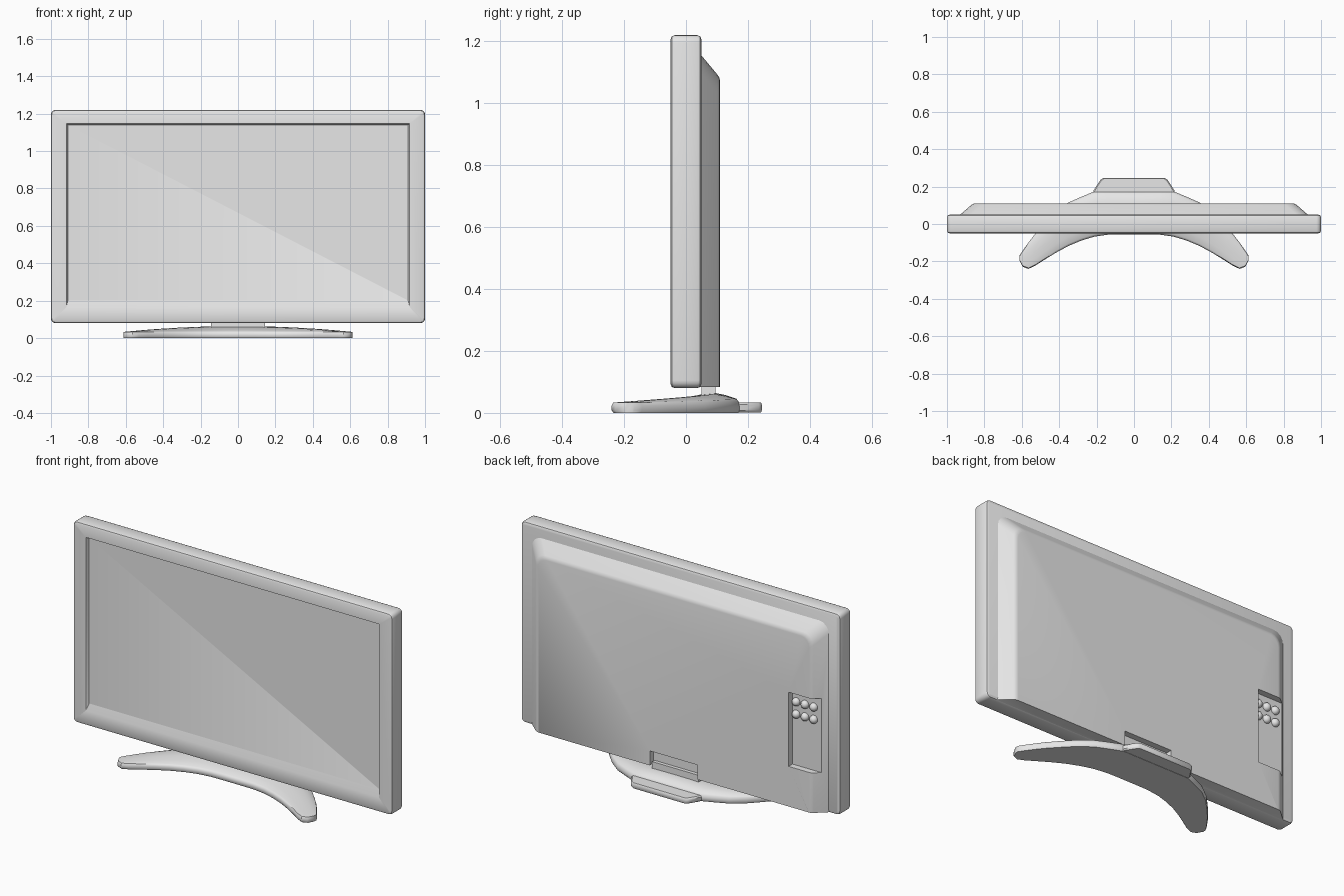
import bpy, bmesh, math
from mathutils import Matrix, Vector

if "Cube" in bpy.data.objects:
    bpy.data.objects.remove(bpy.data.objects["Cube"])

grey = bpy.data.materials.new("light_grey")
grey.diffuse_color = (0.8, 0.8, 0.8, 1)
grey.use_nodes = True
grey.node_tree.nodes["Principled BSDF"].inputs["Base Color"].default_value = grey.diffuse_color


def finish(name, bm, angle=35):
    """Turn a bmesh into a named, shaded object."""
    bmesh.ops.recalc_face_normals(bm, faces=bm.faces)
    mesh = bpy.data.meshes.new(name)
    bm.to_mesh(mesh)
    bm.free()
    mesh.materials.append(grey)
    ob = bpy.data.objects.new(name, mesh)
    bpy.context.collection.objects.link(ob)
    shade(ob, angle)
    return ob


def shade(ob, angle=35):
    bpy.ops.object.select_all(action='DESELECT')
    ob.select_set(True)
    bpy.context.view_layer.objects.active = ob
    bpy.ops.object.shade_smooth_by_angle(angle=math.radians(angle))


def rounded_ring(hw, z0, z1, y, r_top, r_bot, n=4):
    """Rounded rectangle in the XZ plane at depth y."""
    pts = []
    corners = [(1, z1 - r_top, r_top), (-1, z1 - r_top, r_top),
               (-1, z0 + r_bot, r_bot), (1, z0 + r_bot, r_bot)]
    for k, (side, cz, r) in enumerate(corners):
        for i in range(n + 1):
            a = math.pi / 2 * (k + i / n)
            pts.append(Vector((side * (hw - r) + r * math.cos(a), y, cz + r * math.sin(a))))
    return pts


def loft(bm, rings):
    """Skin closed rings and cap both ends."""
    loops = [[bm.verts.new(p) for p in ring] for ring in rings]
    n = len(loops[0])
    for a, b in zip(loops, loops[1:]):
        for i in range(n):
            j = (i + 1) % n
            bm.faces.new((a[i], a[j], b[j], b[i]))
    bm.faces.new(loops[0])
    bm.faces.new(loops[-1])


def box(name, x0, x1, y0, y1, z0, z1):
    bm = bmesh.new()
    size = Matrix.Diagonal((x1 - x0, y1 - y0, z1 - z0, 1))
    mid = Matrix.Translation(((x0 + x1) / 2, (y0 + y1) / 2, (z0 + z1) / 2))
    bmesh.ops.create_cube(bm, size=1, matrix=mid @ size)
    return finish(name, bm)


# Screen frame: rounded slab with a recessed screen and a sloped lower lip
def frame_ring(inset, y):
    return rounded_ring(1 - inset, 0.08 + inset, 1.22 - inset, y, 0.025 - inset, 0.025 - inset)


bm = bmesh.new()
loft(bm, [frame_ring(0.014, 0.05), frame_ring(0.004, 0.046), frame_ring(0, 0.036),
          frame_ring(0, -0.036), frame_ring(0.004, -0.046), frame_ring(0.014, -0.05),
          rounded_ring(0.918, 0.165, 1.146, -0.05, 0.002, 0.002),
          rounded_ring(0.91, 0.2, 1.14, -0.032, 0.002, 0.002)])
finish("screen_frame", bm, 30)

# Rear housing: tapered at the top and sides, straight at the bottom
bm = bmesh.new()
loft(bm, [rounded_ring(0.935, 0.083, 1.16, 0.045, 0.06, 0.002),
          rounded_ring(0.87, 0.083, 1.092, 0.102, 0.06, 0.002),
          rounded_ring(0.861, 0.083, 1.082, 0.108, 0.057, 0.002),
          rounded_ring(0.848, 0.083, 1.07, 0.11, 0.052, 0.002)])
housing = finish("rear_housing", bm)

# Port recess and neck notch cut into the housing
cutters = [box("port_cutter", -1.1, -0.72, 0.075, 0.2, 0.31, 0.73),
           box("notch_cutter", -0.15, 0.15, 0.075, 0.2, 0.0, 0.165)]
for cutter in cutters:
    cutter.hide_render = True
    mod = housing.modifiers.new("cut", 'BOOLEAN')
    mod.operation = 'DIFFERENCE'
    mod.solver = 'EXACT'
    mod.object = cutter
    bpy.context.view_layer.objects.active = housing
    bpy.ops.object.modifier_apply(modifier=mod.name)
for cutter in cutters:
    bpy.data.objects.remove(cutter)
shade(housing, 30)

# Round sockets in the port recess
bm = bmesh.new()
for x in (-0.745, -0.8, -0.855):
    for z in (0.60, 0.67):
        bmesh.ops.create_uvsphere(bm, u_segments=16, v_segments=10, radius=0.023,
                                  matrix=Matrix.Translation((x, 0.077, z)))
finish("port_sockets", bm)

# Neck joining panel and stand
box("neck", -0.145, 0.145, 0.05, 0.095, 0.045, 0.1)

# Stand: crescent foot skinned from cross-sections (x, front y, rear y)
half = [(0.07, -0.055, 0.175), (0.13, -0.056, 0.175), (0.21, -0.067, 0.175),
        (0.28, -0.088, 0.146), (0.35, -0.117, 0.115), (0.42, -0.155, 0.062),
        (0.48, -0.192, 0.0), (0.53, -0.224, -0.055), (0.565, -0.24, -0.10),
        (0.595, -0.228, -0.142), (0.612, -0.197, -0.168)]
stations = [(-x, f, r) for x, f, r in reversed(half)] + [(0, -0.055, 0.175)] + half
crown = [(0.0, 0.0), (0.03, 0.15), (0.2, 0.5), (0.42, 0.82), (0.66, 1.0),
         (0.8, 0.8), (0.97, 0.4), (1.0, 0.1)]
bm = bmesh.new()
sections = []
for x, front, rear in stations:
    rise = 0.031 * (1 - (abs(x) / 0.612) ** 2)
    inset = 0.006
    ring = [Vector((x, front + inset, 0)), Vector((x, front, 0.008)), Vector((x, front, 0.024))]
    for t, h in crown:
        y = front + 0.005 + t * (rear - front - 0.01)
        ring.append(Vector((x, y, 0.033 + rise * h)))
    ring += [Vector((x, rear, 0.024)), Vector((x, rear, 0.008)), Vector((x, rear - inset, 0))]
    sections.append(ring)
loft(bm, sections)
finish("stand_foot", bm, 40)

# Flat tab at the back of the stand
outline = [(-0.22, 0.15), (0.22, 0.15), (0.216, 0.18), (0.18, 0.236), (0.165, 0.245),
           (-0.165, 0.245), (-0.18, 0.236), (-0.216, 0.18)]
bm = bmesh.new()
loft(bm, [[Vector((x * s, 0.15 + (y - 0.15) * s, z)) for x, y in outline]
          for s, z in ((0.97, 0.001), (1, 0.008), (1, 0.027), (0.97, 0.033))])
finish("stand_tab", bm, 40)
